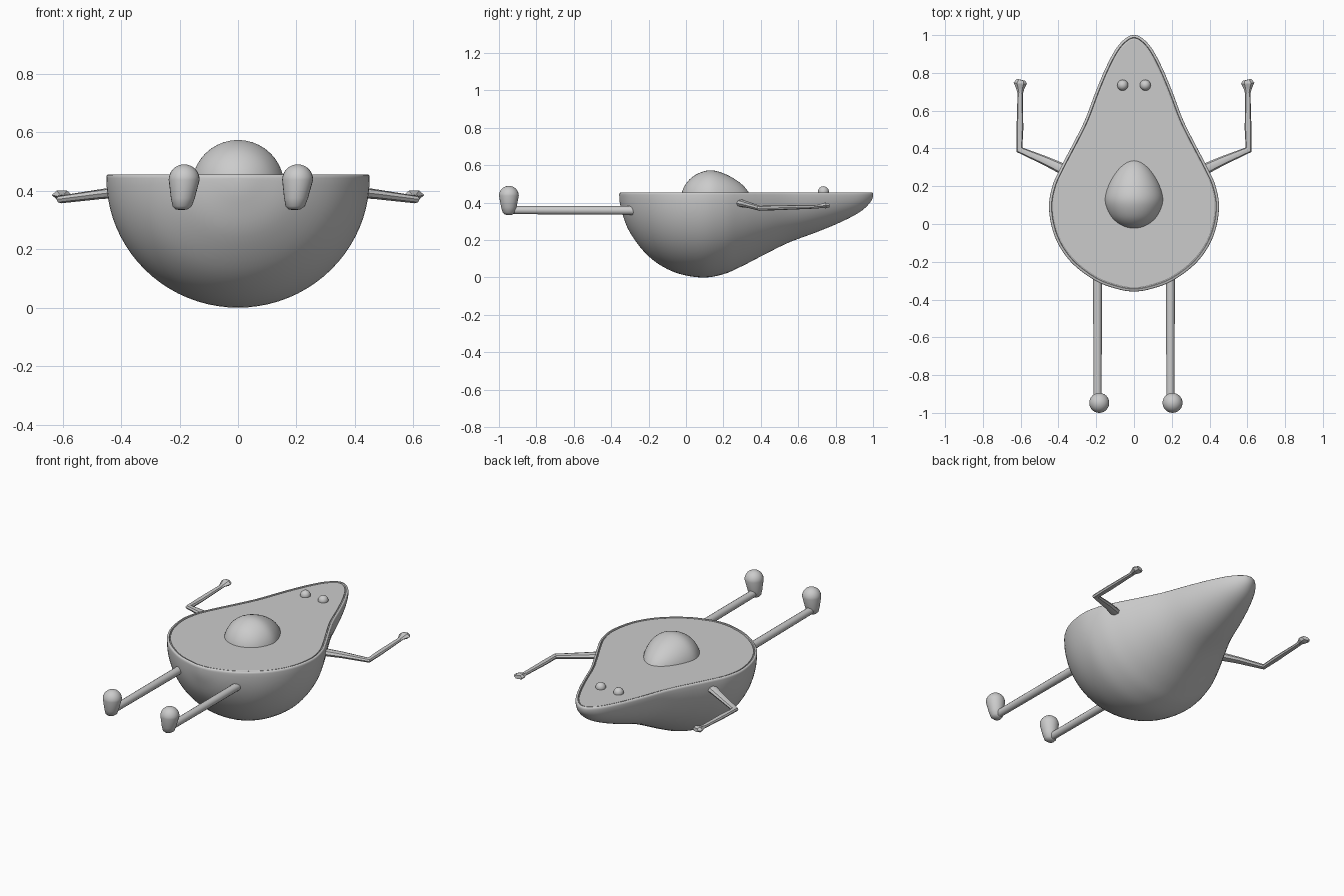
import bpy, bmesh, math
from mathutils import Vector

if "Cube" in bpy.data.objects:
    bpy.data.objects.remove(bpy.data.objects["Cube"])

grey = bpy.data.materials.new("plain grey")
grey.diffuse_color = (0.6, 0.6, 0.6, 1)
grey.use_nodes = True
grey.node_tree.nodes["Principled BSDF"].inputs["Base Color"].default_value = grey.diffuse_color


def finish(name, bm, smooth=40):
    """Turn a bmesh into a named, shaded object."""
    bmesh.ops.remove_doubles(bm, verts=bm.verts, dist=1e-5)
    bmesh.ops.recalc_face_normals(bm, faces=bm.faces)
    me = bpy.data.meshes.new(name)
    bm.to_mesh(me)
    bm.free()
    ob = bpy.data.objects.new(name, me)
    bpy.context.collection.objects.link(ob)
    me.materials.append(grey)
    bpy.ops.object.select_all(action='DESELECT')
    ob.select_set(True)
    bpy.context.view_layer.objects.active = ob
    if smooth:
        bpy.ops.object.shade_smooth_by_angle(angle=math.radians(smooth))
    return ob


def spline(pts, steps):
    """Catmull-Rom through (y, r) points, mirrored over the axis at both ends."""
    p = [(pts[1][0], -pts[1][1])] + pts + [(pts[-2][0], -pts[-2][1])]
    p = [Vector(q) for q in p]
    out = []
    for i in range(1, len(p) - 2):
        a, b, c, d = p[i - 1:i + 3]
        for k in range(steps):
            t = k / steps
            out.append(0.5 * (2 * b + (c - a) * t + (2 * a - 5 * b + 4 * c - d) * t * t
                              + (3 * b - a - 3 * c + d) * t ** 3))
    return out + [p[-2]]


def loft(bm, rings, closed):
    """Skin a list of equal-length point rings."""
    vs = [[bm.verts.new(q) for q in r] for r in rings]
    n = len(vs[0])
    for a, b in zip(vs, vs[1:]):
        for j in range(n if closed else n - 1):
            k = (j + 1) % n
            bm.faces.new((a[j], a[k], b[k], b[j]))
    return vs


def tube(name, path, sides=10, flat=1.0, smooth=40):
    """Tapered tube along (point, radius) pairs; flat squashes it in z."""
    bm = bmesh.new()
    pts = [Vector(p) for p, _ in path]
    rings = []
    for i, (p, r) in enumerate(path):
        d = (pts[min(i + 1, len(pts) - 1)] - pts[max(i - 1, 0)]).normalized()
        u = d.cross(Vector((0, 0, 1))).normalized()
        v = u.cross(d) * flat
        rings.append([pts[i] + r * (u * math.cos(a) + v * math.sin(a))
                      for a in [2 * math.pi * j / sides for j in range(sides)]])
    vs = loft(bm, rings, True)
    bm.faces.new(vs[0])
    bm.faces.new(vs[-1])
    return finish(name, bm, smooth)


# Skin: half a revolved pear profile with a rounded rim
RIM = 0.455
profile = spline([(-.357, 0), (-.345, .085), (-.30, .205), (-.2, .335), (-.07, .418),
                  (.08, .45), (.2, .432), (.3, .388), (.42, .325), (.55, .26), (.7, .203),
                  (.83, .148), (.93, .094), (.985, .042), (1, 0)], 5)
bm = bmesh.new()
base = RIM - 0.012
rings = [[(r * math.cos(a), y, base - r * math.sin(a) * base / 0.45)
          for a in [math.pi * j / 40 for j in range(41)]] for y, r in profile]
loft(bm, rings, False)

outline = [Vector((r, y)) for y, r in profile] + [Vector((-r, y)) for y, r in profile[-2:0:-1]]


def inset(d, z):
    n = len(outline)
    ring = []
    for i, p in enumerate(outline):
        t = (outline[(i + 1) % n] - outline[i - 1]).normalized()
        ring.append((p.x - t.y * d, p.y + t.x * d, z))
    return ring


vs = loft(bm, [inset(0, base), inset(.001, RIM - .004), inset(.005, RIM),
               inset(.013, RIM), inset(.016, RIM - .007)], True)
bm.faces.new(vs[-1])
finish("skin", bm, 50)

# Flesh: flat cut face set just inside the rim
bm = bmesh.new()
vs = loft(bm, [inset(.020, RIM - .007), inset(.020, RIM - .002), inset(.023, RIM)], True)
bm.faces.new(vs[-1])
finish("flesh", bm, 30)

# Stone: egg half buried in the flesh
bm = bmesh.new()
egg = spline([(-.028, 0), (-.01, .07), (.04, .127), (.12, .158), (.20, .142),
              (.28, .098), (.33, .048), (.347, 0)], 5)
loft(bm, [[(r * math.cos(a), y, .415 + r * math.sin(a))
           for a in [2 * math.pi * j / 40 for j in range(40)]] for y, r in egg], True)
finish("stone", bm, 60)

# Mouth: thin plate on the flesh
bm = bmesh.new()
loft(bm, [[(x, -.238 + 1.5 * x * x, RIM + .0015) for x in [-.045 + .015 * i for i in range(7)]],
          [(x, -.232 + 1.5 * x * x, RIM + .0015) for x in [-.045 + .015 * i for i in range(7)]]], False)
finish("mouth", bm, 0)

for side, s in (("left", -1), ("right", 1)):
    # Eye
    bm = bmesh.new()
    bmesh.ops.create_uvsphere(bm, u_segments=20, v_segments=12, radius=.029)
    bmesh.ops.translate(bm, verts=bm.verts, vec=(s * .06, .735, .459))
    finish(side + "_eye", bm, 60)

    # Leg
    tube(side + "_leg", [((s * .193, -.27, .358), .0235), ((s * .193, -.95, .360), .0215)], 14)

    # Foot: tapered capsule standing up, rounded at both ends
    bm = bmesh.new()
    fx = .01 + s * .194
    sole = [(.333, 0, 0), (.336, .02, 0), (.347, .033, .25), (.375, .041, .5)]
    ball = [(.437 + .053 * math.sin(a), .053 * math.cos(a), 1)
            for a in [math.pi / 2 * k / 8 for k in range(9)]]
    loft(bm, [[(fx + (s * .193 - fx) * (1 - f) + r * math.cos(a), -.947 + r * math.sin(a), z)
               for a in [2 * math.pi * j / 24 for j in range(24)]] for z, r, f in sole + ball], True)
    finish(side + "_foot", bm, 60)

    # Arm: flared shoulder, bent elbow, thin wrist
    tube(side + "_arm", [((s * .33, .265, .402), .045), ((s * .385, .295, .397), .029),
                         ((s * .47, .335, .388), .024), ((s * .606, .393, .370), .019),
                         ((s * .604, .50, .373), .018), ((s * .602, .71, .379), .014)], 8, .7)

    # Hand: faceted mitten
    tube(side + "_hand", [((s * .602, .69, .380), .014), ((s * .602, .715, .382), .021),
                          ((s * .602, .745, .385), .035), ((s * .598, .763, .386), .024)],
         6, .5, 0)
